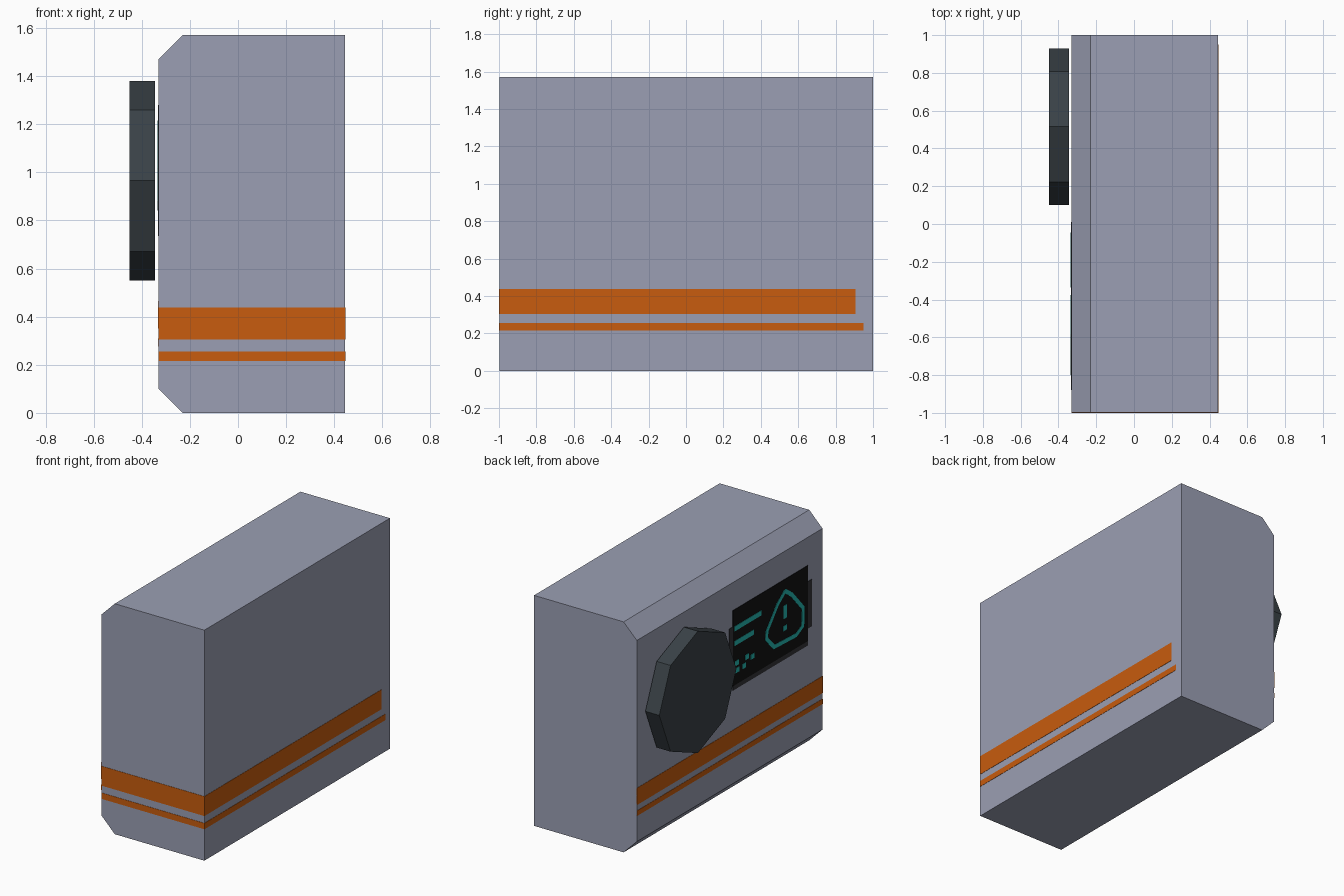
import bpy, bmesh, math
from mathutils import Matrix

if "Cube" in bpy.data.objects:
    bpy.data.objects.remove(bpy.data.objects["Cube"])


def material(name, rgb):
    m = bpy.data.materials.new(name)
    m.diffuse_color = (*rgb, 1)
    m.use_nodes = True
    m.node_tree.nodes["Principled BSDF"].inputs["Base Color"].default_value = m.diffuse_color
    return m


GREY = material("casing grey", (0.328, 0.347, 0.451))
ORANGE = material("stripe orange", (0.578, 0.107, 0.0044))
SLATE = material("dial slate", (0.042, 0.054, 0.063))
BLACK = material("screen black", (0.0056, 0.0056, 0.006))
CHARCOAL = material("bezel charcoal", (0.034, 0.034, 0.039))
TEAL = material("display teal", (0.019, 0.479, 0.445))


def finish(bm, name, mat):
    bmesh.ops.recalc_face_normals(bm, faces=bm.faces)
    me = bpy.data.meshes.new(name)
    bm.to_mesh(me)
    bm.free()
    me.materials.append(mat)
    ob = bpy.data.objects.new(name, me)
    bpy.context.collection.objects.link(ob)
    return ob


def extrude(points, offset, name, mat):
    bm = bmesh.new()
    face = bm.faces.new([bm.verts.new(p) for p in points])
    out = bmesh.ops.extrude_face_region(bm, geom=[face])
    moved = [g for g in out["geom"] if isinstance(g, bmesh.types.BMVert)]
    bmesh.ops.translate(bm, verts=moved, vec=offset)
    # keep the starting cap so that the solid is closed
    if not face.is_valid or len(bm.faces) < len(points) + 2:
        bm.faces.new([v for v in bm.verts if v not in moved])
    return finish(bm, name, mat)


def box(name, mat, x0, x1, y0, y1, z0, z1):
    return extrude([(x0, y0, z0), (x1, y0, z0), (x1, y0, z1), (x0, y0, z1)],
                   (0, y1 - y0, 0), name, mat)


L, R, F, T = -0.33, 0.445, -0.998, 0.002   # left, right, front faces; plate proudness

# Body with chamfered left edges
profile = [(-0.23, 0), (R, 0), (R, 1.57), (-0.23, 1.57), (L, 1.47), (L, 0.1)]
extrude([(x, F, z) for x, z in profile], (0, 1 - F, 0), "body", GREY)

# Painted stripes on the front, right and left faces
for n, z0, z1, end in (("wide", 0.305, 0.438, 0.905), ("thin", 0.215, 0.256, 0.95)):
    box(n + "_stripe_front", ORANGE, L, R + T, F - T, F + T, z0, z1)
    box(n + "_stripe_right", ORANGE, R - T, R + T, F - T, end, z0, z1)
for n, z0, z1 in (("wide", 0.35, 0.465), ("thin", 0.275, 0.31)):
    box(n + "_stripe_left", ORANGE, L - T, L + T, F, 1, z0, z1)

# Octagonal dial hovering off the left face
ring = [(-0.45, 0.515 + 0.415 * math.cos(i * math.pi / 4),
         0.965 + 0.415 * math.sin(i * math.pi / 4)) for i in range(8)]
extrude(ring, (0.105, 0, 0), "dial", SLATE)

# Display: black panel with charcoal edges
box("screen", BLACK, L - 0.003, L + T, -0.84, -0.03, 0.765, 1.28)
box("screen_lower_edge", CHARCOAL, L - 0.003, L + T, -0.84, -0.03, 0.735, 0.765)
for n, y in (("near", -0.03), ("far", -0.88)):
    box("screen_side_edge_" + n, CHARCOAL, L - 0.003, L + T, y, y + 0.04, 0.85, 1.17)


def bar(name, a, b, w=0.034):
    """Thin teal strip on the screen from a to b, given as (y, z)."""
    dy, dz = b[0] - a[0], b[1] - a[1]
    bm = bmesh.new()
    bmesh.ops.create_cube(bm, size=1, matrix=(
        Matrix.Translation((L - 0.003, (a[0] + b[0]) / 2, (a[1] + b[1]) / 2))
        @ Matrix.Rotation(math.atan2(dz, dy), 4, 'X')
        @ Matrix.Diagonal((0.004, math.hypot(dy, dz) + 0.01, w, 1))))
    return finish(bm, name, TEAL)


# Readout lines and dots
bar("readout_line_1", (-0.05, 1.15), (-0.33, 1.15))
bar("readout_line_2", (-0.05, 1.05), (-0.25, 1.05))
for i, (y, z) in enumerate(((-0.07, 0.91), (-0.075, 0.86), (-0.15, 0.86),
                            (-0.18, 0.91), (-0.24, 0.89))):
    bar(f"readout_dot_{i}", (y - 0.015, z), (y + 0.015, z))

# Warning symbol: clipped triangle outline with a central mark
outline = [(-0.59, 1.2), (-0.66, 1.15), (-0.785, 1.01), (-0.78, 0.89), (-0.71, 0.855),
           (-0.47, 0.865), (-0.39, 0.95), (-0.395, 1.0), (-0.51, 1.14)]
for i, p in enumerate(outline):
    bar(f"symbol_edge_{i}", p, outline[(i + 1) % len(outline)], 0.028)
bar("symbol_stroke", (-0.59, 1.10), (-0.59, 1.02))
bar("symbol_dot", (-0.575, 0.95), (-0.605, 0.95))
